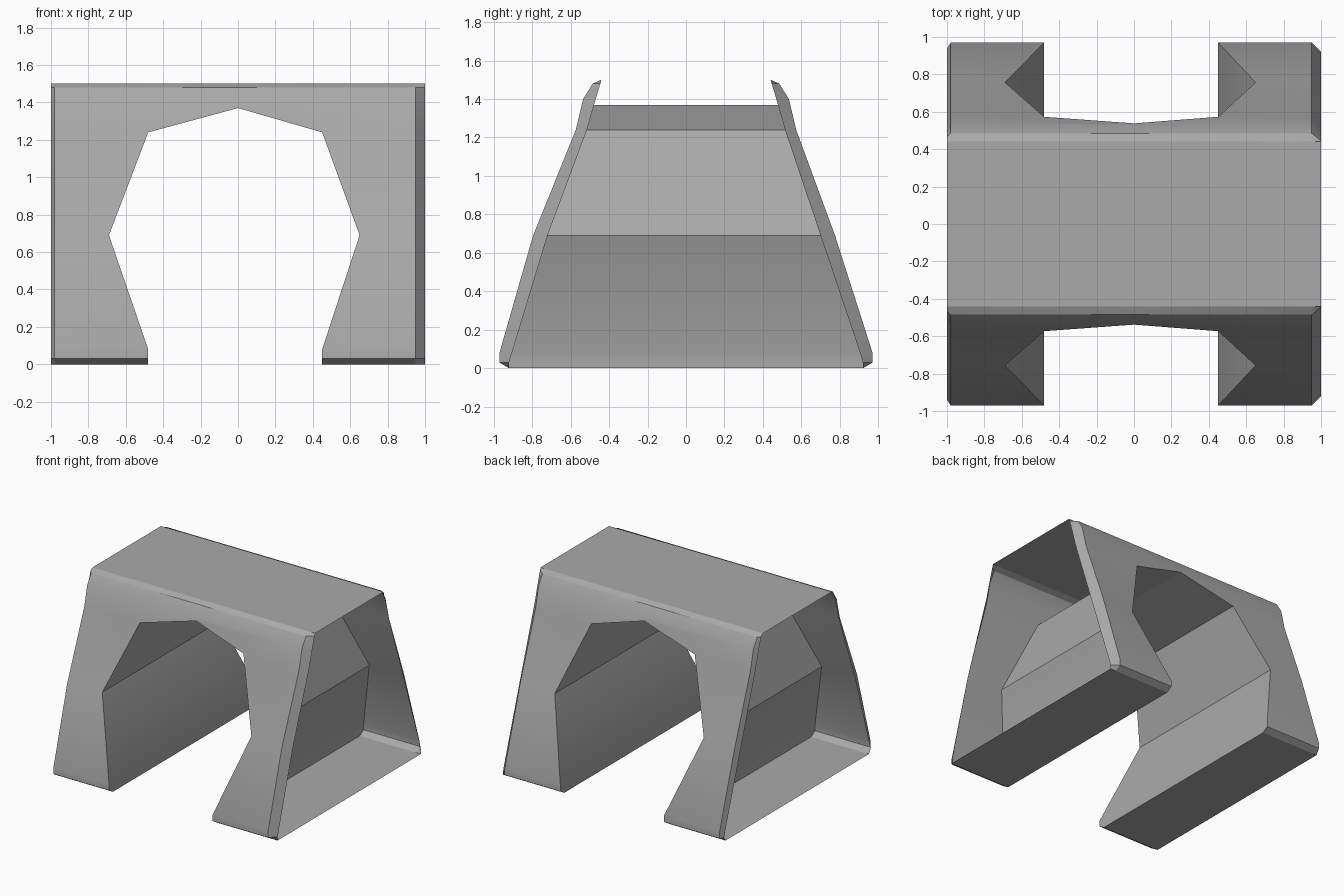
import bpy, bmesh

if "Cube" in bpy.data.objects:
    bpy.data.objects.remove(bpy.data.objects["Cube"], do_unlink=True)

grey = bpy.data.materials.new("stone_grey")
grey.use_nodes = True
COLOUR = (0.4, 0.4, 0.4, 1)
grey.diffuse_color = COLOUR
grey.node_tree.nodes["Principled BSDF"].inputs["Base Color"].default_value = COLOUR

# Arch outline: (left x, right x, height), then the apex
ARCH = [(-.48, .45, 0), (-.48, .45, .03), (-.48, .45, .08),
        (-.69, .65, .69), (-.48, .45, 1.24)]
APEX = 1.37
# Wall profile: height -> (depth at arch, depth at outer edge, depth at rim)
Z = [0, .03, .08, .69, 1.24, 1.4, 1.48, 1.5]
ARCH_Y = [.92, .97, .97, .757, .573, .53, .485, .44]
EDGE_Y = [.92, .97, .97, .775, .573, .535, .485, .44]
RIM_Y = [.92, .92, .905, .70, .515, .47, .445, .44]


def make_part(name, faces, facing):
    """Sheet from polygons; facing(centre) gives the wanted outward direction."""
    bm = bmesh.new()
    for pts in faces:
        f = bm.faces.new([bm.verts.new(p) for p in pts])
    bmesh.ops.remove_doubles(bm, verts=bm.verts, dist=.0005)
    for f in bm.faces:
        f.normal_update()
        d = facing(f.calc_center_median())
        if sum(a * b for a, b in zip(f.normal, d)) < 0:
            f.normal_flip()
    mesh = bpy.data.meshes.new(name)
    bm.to_mesh(mesh)
    bm.free()
    mesh.materials.append(grey)
    ob = bpy.data.objects.new(name, mesh)
    bpy.context.collection.objects.link(ob)
    bpy.ops.object.select_all(action='DESELECT')
    ob.select_set(True)
    bpy.context.view_layer.objects.active = ob
    bpy.ops.object.shade_smooth_by_angle(angle=.45)


def wall(name, s):
    """Sloped end wall with the arch opening and bevelled rims."""
    faces = []
    for side, edge_x, rim_in in ((0, -.98, .02), (1, .95, 0)):
        rim_x = 1 if side else -1

        def bulge(i):
            return .02 if s < 0 and Z[i] == .69 else 0

        def edge(i):
            return (edge_x, s * (EDGE_Y[i] + bulge(i)), Z[i])

        def rim(i):
            back = rim_in if 0 < i < len(Z) - 1 else 0
            return (rim_x, s * (RIM_Y[i] + bulge(i) + back), Z[i])

        def inner(i):
            x = ARCH[i][side] if i < len(ARCH) else 0
            return (x, s * ARCH_Y[i], Z[i])

        for i in range(len(Z) - 1):
            faces.append([rim(i), edge(i), edge(i + 1), rim(i + 1)])
            if i == len(ARCH) - 1:
                apex = (0, s * .538, APEX)
                faces.append([edge(i), inner(i), inner(i + 1), edge(i + 1)][:2]
                             + [apex, inner(i + 1), edge(i + 1)])
            else:
                faces.append([edge(i), inner(i), inner(i + 1), edge(i + 1)])
    make_part(name, faces, lambda c: (c.x * .1, s, 0))


wall("front_wall", -1)
wall("back_wall", 1)


# Flat roof and feet, open at both ends
def flat(name, x0, x1, y, z, up):
    make_part(name, [[(x0, -y, z), (x1, -y, z), (x1, y, z), (x0, y, z)]],
              lambda c: (0, 0, up))


flat("roof", -1, 1, RIM_Y[-1], Z[-1], 1)
flat("right_foot", -1, ARCH[0][0], RIM_Y[0], 0, -1)
flat("left_foot", ARCH[0][1], 1, RIM_Y[0], 0, -1)

# Tunnel lining joining the two arches
path = [(a[0], y, a[2]) for a, y in zip(ARCH, ARCH_Y)]
path.append((0, .538, APEX))
path += [(a[1], y, a[2]) for a, y in reversed(list(zip(ARCH, ARCH_Y)))]
lining = [[(p[0], -p[1], p[2]), (q[0], -q[1], q[2]), (q[0], q[1], q[2]), (p[0], p[1], p[2])]
          for p, q in zip(path, path[1:])]
make_part("tunnel_lining", lining, lambda c: (-c.x, 0, .65 - c.z))
